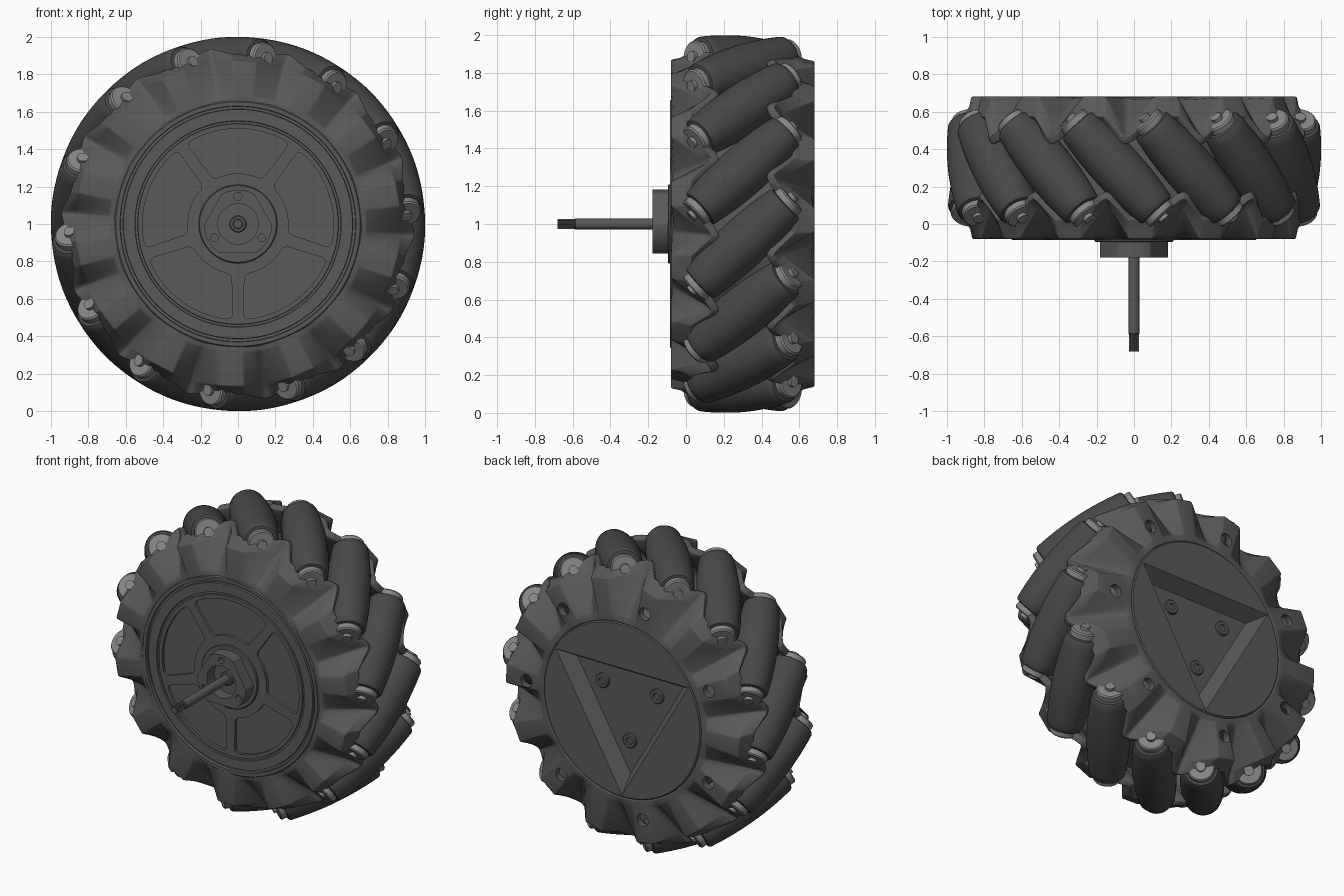
import bpy, bmesh
from math import sin, cos, pi, radians, sqrt
from mathutils import Matrix, Vector

if "Cube" in bpy.data.objects:
    bpy.data.objects.remove(bpy.data.objects["Cube"])

N = 14                      # rollers
STEP = 2 * pi / N
TH0 = radians(96)           # angle of first roller
TILT = radians(43)
MID = Vector((0, 0.30, 1))
D = 0.865                   # roller axis distance from wheel axis
AXLE = Matrix.Translation((0, 0, 1))


def shade(name, v):
    m = bpy.data.materials.new(name)
    m.diffuse_color = (v, v, v, 1)
    m.use_nodes = True
    m.node_tree.nodes["Principled BSDF"].inputs["Base Color"].default_value = m.diffuse_color
    return m


HUB, RUBBER, RING = shade("hub_grey", .1), shade("rubber_grey", .065), shade("ring_grey", .24)


def finish(name, bm, mat=AXLE, recalc=True, colour=HUB):
    if recalc:
        bmesh.ops.recalc_face_normals(bm, faces=bm.faces)
    me = bpy.data.meshes.new(name)
    bm.to_mesh(me)
    bm.free()
    me.materials.append(colour)
    ob = bpy.data.objects.new(name, me)
    ob.matrix_world = mat
    bpy.context.collection.objects.link(ob)
    return ob


def revolve(name, prof, n=96, mat=AXLE, colour=HUB):
    """Turn (radius, y) points around the local y axis."""
    bm = bmesh.new()
    rings = []
    for r, y in prof:
        if r == 0:
            rings.append([bm.verts.new((0, y, 0))] * n)
        else:
            rings.append([bm.verts.new((r * cos(2 * pi * i / n), y, r * sin(2 * pi * i / n)))
                          for i in range(n)])
    for a, b in zip(rings, rings[1:]):
        for i in range(n):
            j = (i + 1) % n
            bm.faces.new(list(dict.fromkeys((a[i], a[j], b[j], b[i]))))
    return finish(name, bm, mat, colour=colour)


def prism(name, pts, y0, y1, bevel=0, taper=1):
    """Extrude an (x, z) outline along y, optionally rounding its corners or tapering its y0 end."""
    bm = bmesh.new()
    f = bm.faces.new([bm.verts.new((x, y1, z)) for x, z in pts])
    ext = bmesh.ops.extrude_face_region(bm, geom=[f])
    for v in ext['geom']:
        if isinstance(v, bmesh.types.BMVert):
            v.co = (v.co.x * taper, y0, v.co.z * taper)
    bmesh.ops.recalc_face_normals(bm, faces=bm.faces)
    if bevel:
        es = [e for e in bm.edges if abs(e.verts[0].co.y - e.verts[1].co.y) > 0.01
              and e.calc_face_angle() > 0.6]
        bmesh.ops.bevel(bm, geom=es, offset=bevel, segments=4, profile=0.5, affect='EDGES')
    return finish(name, bm)


def polar(r, a):
    return (r * cos(a), r * sin(a))


def arc(r, a0, a1, n):
    return [polar(r, a0 + (a1 - a0) * i / n) for i in range(n + 1)]


def apply_mod(ob, kind, **props):
    m = ob.modifiers.new(kind.lower(), kind)
    for k, v in props.items():
        setattr(m, k, v)
    bpy.context.view_layer.objects.active = ob
    bpy.ops.object.modifier_apply(modifier=m.name)


def cut(ob, cutter):
    bpy.context.view_layer.update()
    apply_mod(ob, 'BOOLEAN', operation='DIFFERENCE', object=cutter, solver='EXACT')
    bpy.data.objects.remove(cutter)


# Hub drum with grooved front face, pockets and triangular back recess
drum = revolve("hub_drum", [
    (0, -.08), (.505, -.08), (.535, -.08), (.537, -.07), (.549, -.07), (.551, -.08),
    (.612, -.08), (.614, -.065), (.628, -.065), (.63, -.085), (.652, -.085), (.66, -.075),
    (.66, .55), (.585, .62), (.585, .675), (.578, .681), (0, .681)])
for k in range(5):
    c = pi / 2 + k * 2 * pi / 5
    outline = arc(.51, c - .57, c + .57, 16) + arc(.27, c + .50, c - .50, 10)
    cut(drum, prism("pocket_cutter", outline, -.2, -.062, .03))
tri = [-pi / 2 + k * 2 * pi / 3 for k in range(3)]
cut(drum, prism("triangle_cutter", [polar(.572, a) for a in tri], .59, .682, taper=.8))

# Screws in the triangular recess
for i, a in enumerate(tri):
    x, z = polar(.235, a)
    revolve(f"back_screw_{i}", [(0, .595), (.022, .595), (.024, .608), (.042, .608), (.048, .602), (.048, .58)],
            24, Matrix.Translation((x, 0, 1 + z)))


# Corrugated side plates that hold the roller ends
def side_plate(name, r0):
    # degrees from roller centre, fold depth
    keys = [(-22.5, 1), (-21, .9), (-12.5, 0), (-4, 0), (2, .9)]
    # radius, y offset, share of the fold
    rows = [(r0, 0, 0), (r0 + .04, 0, .08), (.87, 0, 1), (.925, .05, 1), (.957, .105, .9)]
    bm = bmesh.new()
    grid = []
    for k in range(N):
        for deg, v in keys:
            a = TH0 + k * STEP + radians(deg)
            col = []
            for r, dy, amp in rows:
                rr = r - (r > .9) * (.035 * (1 - v) + .01)
                x, z = polar(rr, a)
                col.append(bm.verts.new((x, -.08 + dy * (1 - .5 * v) + .18 * amp * v, z)))
            grid.append(col)
    for i, a in enumerate(grid):
        b = grid[(i + 1) % len(grid)]
        for j in range(len(rows) - 1):
            bm.faces.new((a[j], a[j + 1], b[j + 1], b[j]))
    bm.normal_update()
    if sum(f.normal.y for f in bm.faces) > 0:
        bmesh.ops.reverse_faces(bm, faces=bm.faces)
    ob = finish(name, bm, recalc=False)
    apply_mod(ob, 'SOLIDIFY', thickness=.045, offset=-1)
    apply_mod(ob, 'BEVEL', width=.022, segments=3, limit_method='ANGLE', angle_limit=radians(20))
    return ob


side_plate("front_plate", .645)
back = side_plate("back_plate", .588)
flip = Matrix.Rotation(pi, 4, Vector((cos(TH0), 0, sin(TH0))))
back.matrix_world = Matrix.Translation(MID) @ flip @ Matrix.Translation(-MID) @ AXLE
for k in range(7):
    x, z = polar(.715, radians(257.8) + k * 2 * STEP)
    cut(back, revolve("hole_cutter", [(0, .5), (.042, .5), (.042, .8), (0, .8)], 24,
                      Matrix.Translation((x, 0, 1 + z))))

# Barrel rollers, their end rings and axles
L = .315


def barrel(t):
    return 1 - sqrt(D * D + (t * sin(TILT)) ** 2)


body = [(barrel(t), t) for t in [(-1 + i / 8) * (L - .015) for i in range(17)]]
e = barrel(L)
roller_prof = [(0, -L), (e - .02, -L), (e - .006, -L + .004)] + body + [(e - .006, L - .004), (e - .02, L), (0, L)]
pin_prof = [(0, -.375), (.03, -.375), (.03, -.355), (.078, -.355), (.086, -.347), (.086, -.30)]
pin_prof += [(r, -y) for r, y in reversed(pin_prof)]
roller = revolve("roller_0", roller_prof, 40, colour=RUBBER)
pin = revolve("roller_end_rings_0", pin_prof, 32, colour=RING)
for k in range(N):
    th = TH0 + k * STEP
    R = Vector((cos(th), 0, sin(th)))
    A = Vector((-sin(th), 0, cos(th))) * sin(TILT) + Vector((0, cos(TILT), 0))
    m = Matrix((R, A, R.cross(A))).transposed().to_4x4()
    m.translation = MID + R * D
    for src, name in ((roller, "roller"), (pin, "roller_end_rings")):
        ob = src
        if k:
            ob = bpy.data.objects.new(f"{name}_{k}", src.data)
            bpy.context.collection.objects.link(ob)
        ob.matrix_world = m

# Shaft collar: round base, three-flatted cup, screws
revolve("collar_base", [(0, -.095), (.205, -.095), (.21, -.09), (.21, -.07)], 64)
outline = []
for k in range(3):
    c = pi / 2 + k * 2 * pi / 3
    outline += arc(.182, c - .5, c + .5, 14)
collar = prism("collar", outline, -.178, -.08)
cut(collar, revolve("bore_cutter", [(0, -.3), (.108, -.3), (.108, -.1), (0, -.1)], 48))
for k in range(3):
    x, z = polar(.146, pi / 2 + k * 2 * pi / 3)
    cut(collar, revolve("screw_hole_cutter", [(0, -.3), (.021, -.3), (.021, -.15), (0, -.15)], 20,
                        Matrix.Translation((x, 0, 1 + z))))

# Drive shaft with splined tip
revolve("shaft_boss", [(0, -.125), (.04, -.125), (.045, -.12), (.045, -.08)], 32)
revolve("shaft", [(0, -.59), (.025, -.59), (.029, -.585), (.029, -.08)], 32)
teeth = [polar(.026 if i % 4 < 2 else .019, 2 * pi * i / 32) for i in range(32)]
prism("shaft_spline", teeth, -.68, -.58)

# Smooth shading with sharp edges kept
bpy.ops.object.select_all(action='SELECT')
bpy.ops.object.shade_smooth_by_angle(angle=radians(32))
